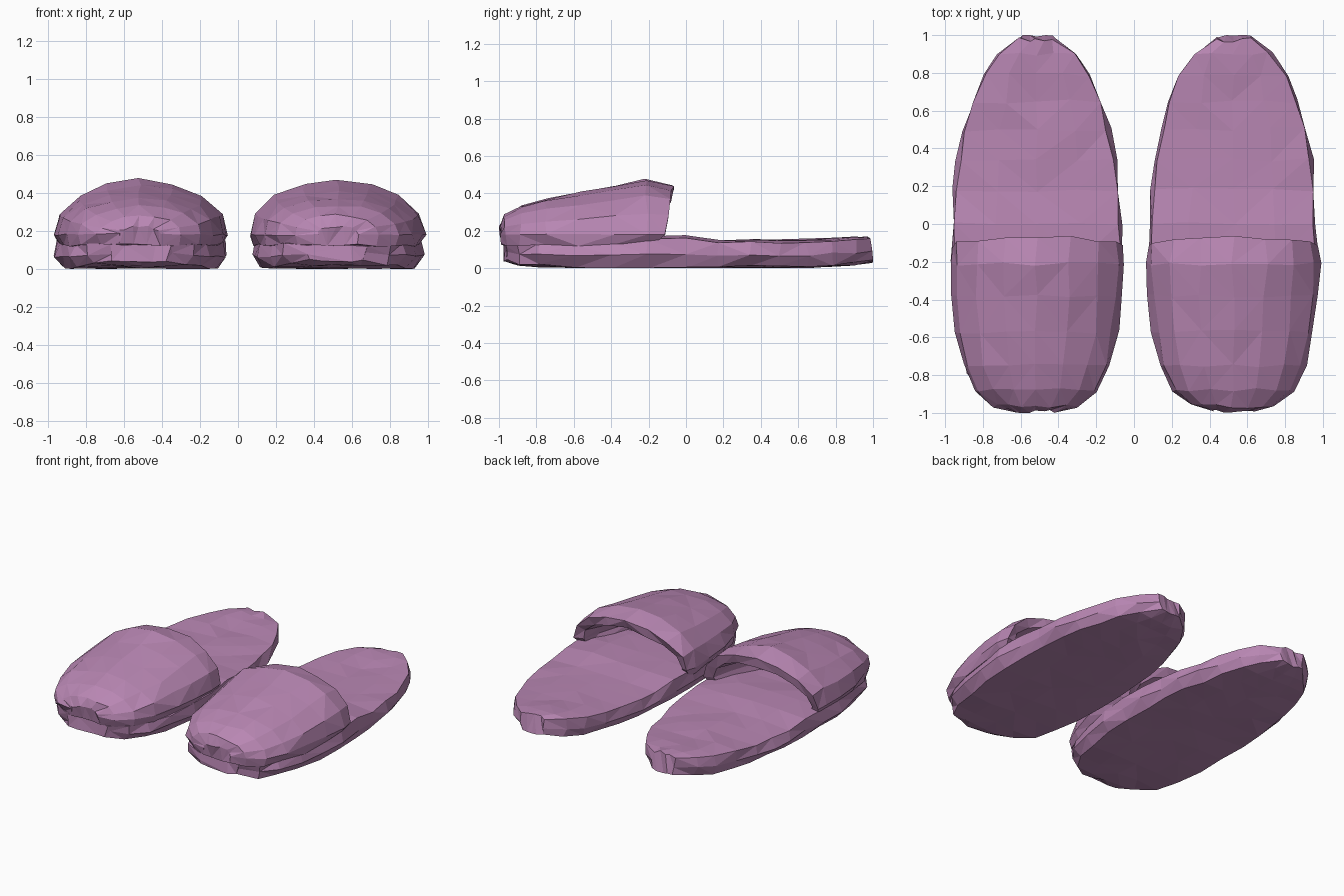
import bpy, bmesh, math, random

if "Cube" in bpy.data.objects:
    bpy.data.objects.remove(bpy.data.objects["Cube"], do_unlink=True)

# One soft mauve felt for everything
felt = bpy.data.materials.new("mauve_felt")
felt.use_nodes = True
COLOUR = (0.48, 0.24, 0.45, 1)
felt.diffuse_color = COLOUR
felt.node_tree.nodes["Principled BSDF"].inputs["Base Color"].default_value = COLOUR


def loft(name, rings, rng, wobble):
    """Join closed rings of points into a capped, faceted, slightly lumpy solid."""
    bm = bmesh.new()
    loops = []
    for ring in rings:
        loop = []
        for x, y, z in ring:
            x += rng.uniform(-wobble, wobble)
            y = max(-1, min(1, y + rng.uniform(-wobble, wobble)))
            z = max(0, z + rng.uniform(-wobble, wobble) * 0.6)
            loop.append(bm.verts.new((x, y, z)))
        loops.append(loop)
    for a, b in zip(loops, loops[1:]):
        for i in range(len(a)):
            j = (i + 1) % len(a)
            bm.faces.new((a[i], a[j], b[j], b[i]))
    bm.faces.new(loops[0])
    bm.faces.new(loops[-1])
    bmesh.ops.triangulate(bm, faces=bm.faces[:])
    bmesh.ops.recalc_face_normals(bm, faces=bm.faces[:])
    mesh = bpy.data.meshes.new(name)
    bm.to_mesh(mesh)
    bm.free()
    mesh.materials.append(felt)
    obj = bpy.data.objects.new(name, mesh)
    bpy.context.collection.objects.link(obj)
    return obj


# Sole: stations along the foot (y, half width, bottom, top)
SOLE = [(-.965, .16, .04, .13), (-.9, .28, .02, .14), (-.78, .36, .01, .14),
        (-.6, .41, 0, .14), (-.4, .44, 0, .15), (-.2, .455, 0, .165),
        (0, .445, 0, .172), (.18, .435, 0, .15), (.34, .42, 0, .148),
        (.5, .385, 0, .148), (.65, .34, .005, .152), (.79, .285, .01, .158),
        (.9, .2, .02, .165), (.975, .09, .035, .165)]
# Sole cross-section: (fraction of half width, fraction of height)
SOLE_SECTION = [(-.9, .05), (-.45, 0), (0, 0), (.45, 0), (.9, .05), (1, .45),
                (.97, .93), (.5, 1), (0, 1), (-.5, 1), (-.97, .93), (-1, .45)]


def sole_rings(cx):
    rings = []
    for y, w, low, high in SOLE:
        lean = .025 if y > .9 else 0     # heel edge slopes in towards the top
        rings.append([(cx + u * w, y + lean * (1 - v), low + v * (high - low))
                      for u, v in SOLE_SECTION])
    return rings


# Toe cover: outside from toe to opening, then the lining back inside (y, half width, top)
COVER = [(-.995, .11, .225), (-.965, .22, .285), (-.88, .325, .335), (-.75, .39, .37),
         (-.57, .43, .405), (-.38, .45, .435), (-.21, .46, .472), (-.07, .45, .44),
         (-.085, .39, .375), (-.28, .36, .33), (-.48, .28, .27)]
ARCH_STEPS = 9


def cover_rings(cx):
    rings = []
    for i, (y, w, top) in enumerate(COVER):
        at_rim = i in (7, 8)
        ring = []
        for k in range(ARCH_STEPS):
            a = math.pi * k / (ARCH_STEPS - 1)
            z = .18 + (top - .18) * math.sin(a)
            back = .05 * (1 - math.sin(a)) if at_rim else 0
            ring.append((cx + w * math.cos(a), y - back, z))
        # tucked edge that sits down into the sole
        tuck = .09 if at_rim else -.015 if i < 2 else 0
        for u in (-.94, -.4, .4, .94):
            ring.append((cx + u * w, y - tuck, .125))
        rings.append(ring)
    return rings


for side, cx, seed in (("right", -.515, 4), ("left", .522, 11)):
    rng = random.Random(seed)
    loft(side + "_sole", sole_rings(cx), rng, .012)
    loft(side + "_toe_cover", cover_rings(cx), rng, .011)
